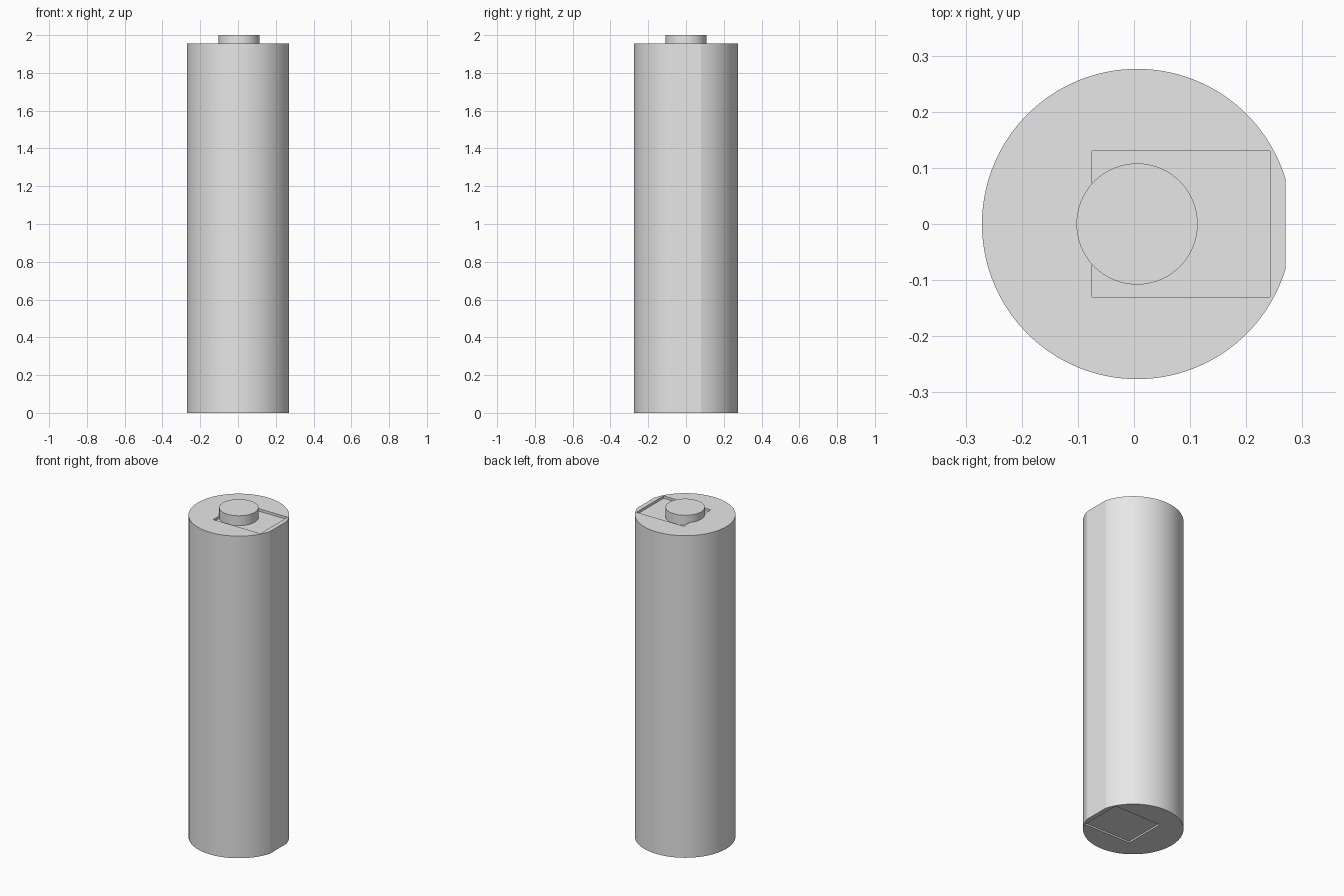
import bpy
import math

default = bpy.data.objects.get("Cube")
if default:
    bpy.data.objects.remove(default, do_unlink=True)

AXIS_X = 0.0055      # centre line of the round body
BODY_R = 0.2765
BODY_TOP = 1.955
FLAT_X = 0.27        # the flat that runs down the +x side
SIDES = 96

grey = bpy.data.materials.new("light grey")
grey.use_nodes = True
grey.diffuse_color = (0.8, 0.8, 0.8, 1)
grey.node_tree.nodes["Principled BSDF"].inputs["Base Color"].default_value = (0.8, 0.8, 0.8, 1)


def prism(name, outline, z0, z1):
    """Closed upright solid from a counter-clockwise outline."""
    n = len(outline)
    verts = [(x, y, z) for z in (z0, z1) for x, y in outline]
    faces = [list(range(n))[::-1], list(range(n, 2 * n))]
    faces += [(i, (i + 1) % n, n + (i + 1) % n, n + i) for i in range(n)]
    mesh = bpy.data.meshes.new(name)
    mesh.from_pydata(verts, [], faces)
    mesh.materials.append(grey)
    obj = bpy.data.objects.new(name, mesh)
    bpy.context.collection.objects.link(obj)
    return obj


def arc(radius, start, end, steps):
    return [(AXIS_X + radius * math.cos(a), radius * math.sin(a))
            for a in (start + (end - start) * i / steps for i in range(steps + 1))]


def smooth(obj):
    obj.data.shade_smooth()
    obj.data.set_sharp_from_angle(angle=math.radians(10))


# Round body with one flat side
half = math.acos((FLAT_X - AXIS_X) / BODY_R)
body = prism("body", arc(BODY_R, half, 2 * math.pi - half, SIDES), 0, BODY_TOP)

# Shallow rectangular recess in each end
recess = [(-0.075, -0.13), (0.242, -0.13), (0.242, 0.13), (-0.075, 0.13)]
TOP_DEPTH, BOTTOM_DEPTH = 0.015, 0.01
bpy.context.view_layer.objects.active = body
for name, z0, z1 in (("top_recess_cutter", BODY_TOP - TOP_DEPTH, BODY_TOP + 0.1),
                     ("bottom_recess_cutter", -0.1, BOTTOM_DEPTH)):
    cutter = prism(name, recess, z0, z1)
    cutter.hide_render = True
    cut = body.modifiers.new(name, 'BOOLEAN')
    cut.operation = 'DIFFERENCE'
    cut.solver = 'EXACT'
    cut.object = cutter
    bpy.ops.object.modifier_apply(modifier=cut.name)
    bpy.data.objects.remove(cutter, do_unlink=True)
smooth(body)

# Raised contact button, standing on the recess floor
button = prism("contact_button", arc(0.108, 0, 2 * math.pi, SIDES)[:-1],
               BODY_TOP - TOP_DEPTH, 2.0)
smooth(button)
